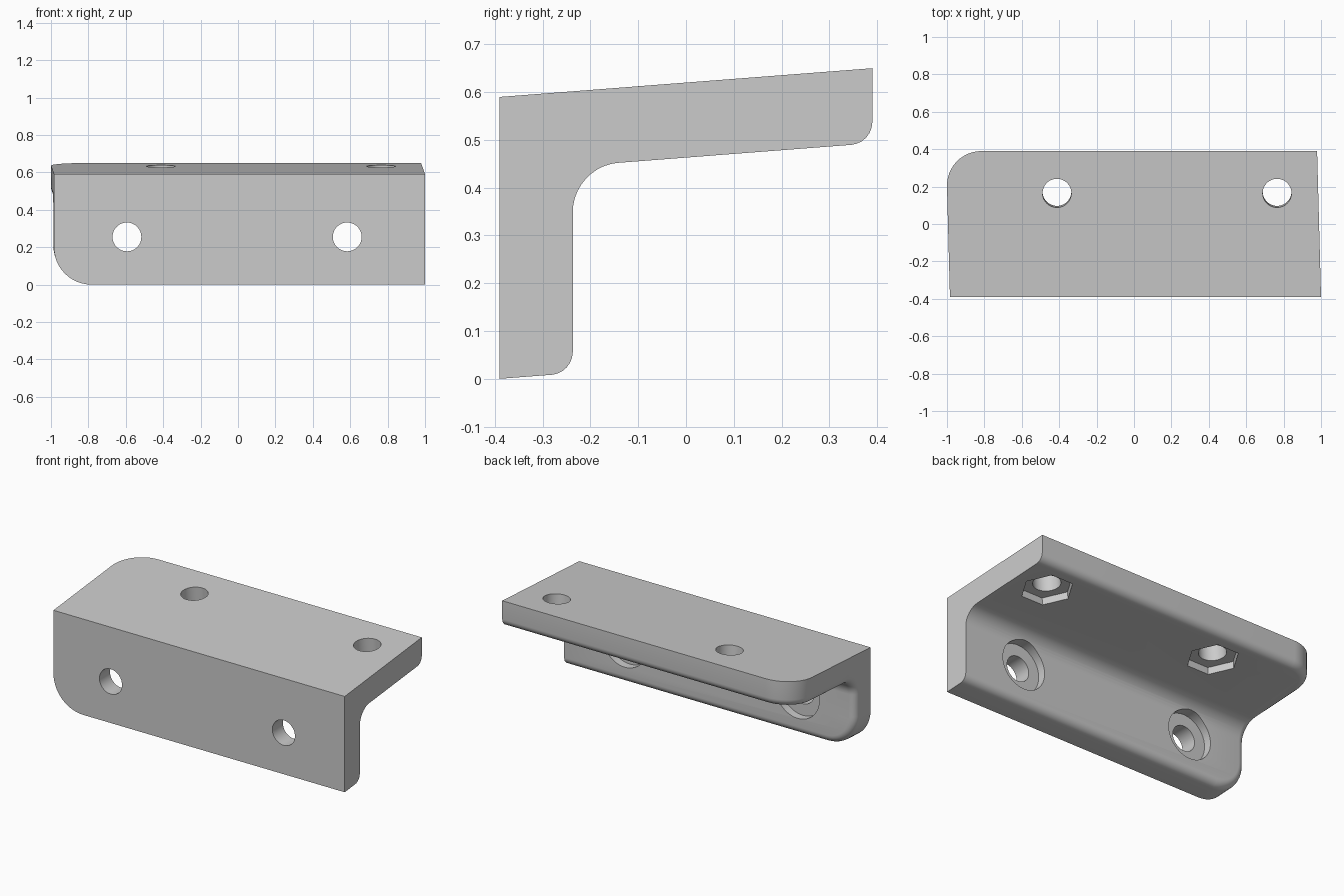
import bpy, bmesh, math
from mathutils import Vector

cube = bpy.data.objects.get("Cube")
if cube:
    bpy.data.objects.remove(cube)

FRONT, BACK, INNER = -0.39, 0.39, -0.237    # y of the outer and inner faces
LEFT, RIGHT = 1.0, -0.984                   # end positions at the front face
SLOPE, SKEW = 0.077, 0.027                  # tilt of the shelf, skew of the ends
HEIGHT, DROP = 0.59, 0.157                  # front top edge, shelf thickness

steel = bpy.data.materials.new("light_grey_steel")
steel.use_nodes = True
steel.diffuse_color = (0.6, 0.6, 0.6, 1)
steel.node_tree.nodes["Principled BSDF"].inputs["Base Color"].default_value = steel.diffuse_color


def make_object(name, bm):
    bmesh.ops.recalc_face_normals(bm, faces=bm.faces)
    mesh = bpy.data.meshes.new(name)
    bm.to_mesh(mesh)
    bm.free()
    mesh.materials.append(steel)
    obj = bpy.data.objects.new(name, mesh)
    bpy.context.collection.objects.link(obj)
    return obj


def extrude_polygon(points, offset):
    bm = bmesh.new()
    face = bm.faces.new([bm.verts.new(p) for p in points])
    result = bmesh.ops.extrude_face_region(bm, geom=[face])
    moved = [v for v in result["geom"] if isinstance(v, bmesh.types.BMVert)]
    bmesh.ops.translate(bm, verts=moved, vec=offset)
    bmesh.ops.recalc_face_normals(bm, faces=bm.faces)
    return bm


def round_edges(bm, edges, radius, segments):
    bmesh.ops.bevel(bm, geom=edges, offset=radius, offset_type='OFFSET', segments=segments,
                    profile=0.5, affect='EDGES', clamp_overlap=False)
    bm.normal_update()


def edges_where(bm, test):
    return [e for e in bm.edges if all(test(v.co) for v in e.verts)]


def cut(target, centre, axis, radius, depth, sides):
    """Subtract a prism centred on a point and running along an axis."""
    u = Vector((1, 0, 0))
    w = axis.cross(u)
    start = centre - axis * depth / 2
    ring = [start + radius * (u * math.cos(a) + w * math.sin(a))
            for a in (math.tau * i / sides for i in range(sides))]
    cutter = make_object("cutter", extrude_polygon(ring, axis * depth))
    cutter.hide_render = True
    mod = target.modifiers.new("cut", 'BOOLEAN')
    mod.object, mod.operation, mod.solver = cutter, 'DIFFERENCE', 'EXACT'
    bpy.context.view_layer.objects.active = target
    bpy.ops.object.modifier_apply(modifier=mod.name)
    bpy.data.objects.remove(cutter)


def top_z(y):
    return HEIGHT + SLOPE * (y - FRONT)


# Angle section extruded along x
section = [(FRONT, 0), (INNER, SLOPE * (INNER - FRONT)), (INNER, top_z(INNER) - DROP),
           (BACK, top_z(BACK) - DROP), (BACK, top_z(BACK)), (FRONT, HEIGHT)]
bm = extrude_polygon([(RIGHT, y, z) for y, z in section], Vector((LEFT - RIGHT, 0, 0)))

# Large rounded corners on the right end of both plates, then the inner bend
round_edges(bm, edges_where(bm, lambda c: c.x < 0 and c.z < 0.1), 0.2, 12)
round_edges(bm, edges_where(bm, lambda c: c.x < 0 and c.y > BACK - 0.01), 0.19, 12)
bend_z = top_z(INNER) - DROP
round_edges(bm, edges_where(bm, lambda c: abs(c.y - INNER) < 0.001 and abs(c.z - bend_z) < 0.001),
            0.095, 10)


# Soft rim around the inner faces, leaving the left end sharp
def is_inner(face):
    n, c = face.normal, face.calc_center_median()
    return abs(n.x) < 0.01 and n.y > 0.01 and c.z > 0.1 and c.y < BACK - 0.01


rim = [e for e in bm.edges if len(e.link_faces) == 2
       and sum(is_inner(f) for f in e.link_faces) == 1
       and all(f.normal.x < 0.9 for f in e.link_faces)]
round_edges(bm, rim, 0.044, 6)

# Skew the ends slightly
for v in bm.verts:
    v.co.x -= SKEW * (v.co.y - FRONT)
bracket = make_object("angle_bracket", bm)

# Wall holes with round counterbores on the inner side
along_y = Vector((0, 1, 0))
for x in (-0.594, 0.584):
    cut(bracket, Vector((x, INNER, 0.255)), along_y, 0.077, 1.0, 48)
    cut(bracket, Vector((x, INNER, 0.255)), along_y, 0.148, 0.1, 48)

# Shelf holes with hexagonal nut pockets underneath
normal = Vector((0, -SLOPE, 1)).normalized()
for x in (-0.412, 0.765):
    top = Vector((x, 0.165, top_z(0.165)))
    under = top - normal * DROP
    cut(bracket, (top + under) / 2, normal, 0.077, 0.5, 48)
    cut(bracket, under, normal, 0.147, 0.09, 6)

bpy.ops.object.select_all(action='DESELECT')
bracket.select_set(True)
bpy.context.view_layer.objects.active = bracket
bpy.ops.object.shade_smooth_by_angle(angle=math.radians(30))
